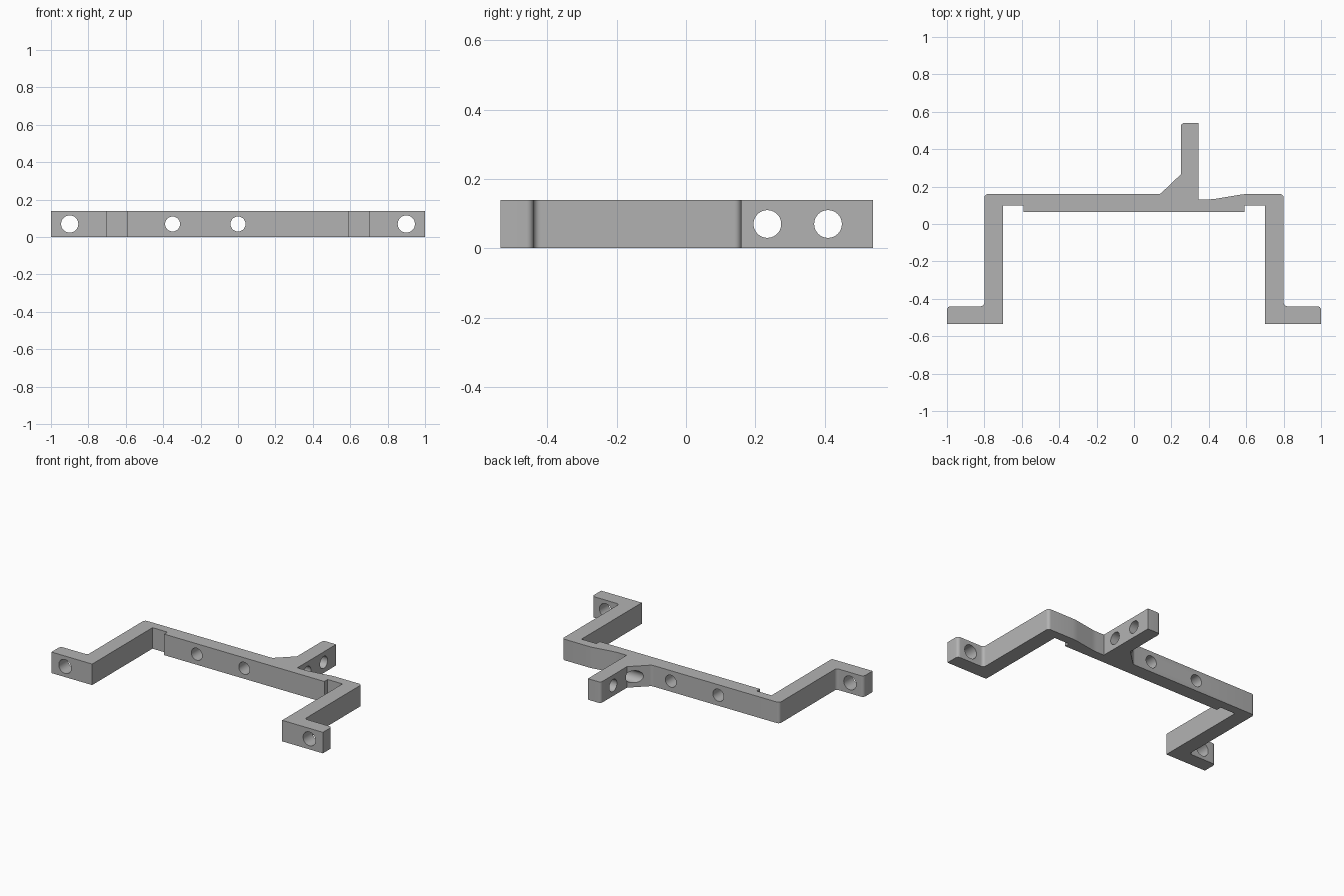
import bpy, bmesh, math
from mathutils import Vector

cube = bpy.data.objects.get("Cube")
if cube:
    bpy.data.objects.remove(cube, do_unlink=True)

HEIGHT = 0.14

grey = bpy.data.materials.new("plain grey")
grey.use_nodes = True
colour = (0.45, 0.45, 0.45, 1)
grey.diffuse_color = colour
grey.node_tree.nodes["Principled BSDF"].inputs["Base Color"].default_value = colour


def rounded(points, steps=6):
    """Outline from (x, y, corner radius) entries, with arcs at rounded corners."""
    out = []
    for i, (x, y, r) in enumerate(points):
        p = Vector((x, y))
        if not r:
            out.append(p)
            continue
        a = (Vector(points[i - 1][:2]) - p).normalized()
        b = (Vector(points[(i + 1) % len(points)][:2]) - p).normalized()
        half = a.angle(b) / 2
        centre = p + (a + b).normalized() * r / math.sin(half)
        start = p + a * r / math.tan(half) - centre
        end = p + b * r / math.tan(half) - centre
        turn = start.angle_signed(end)
        for k in range(steps + 1):
            t = -turn * k / steps
            c, s = math.cos(t), math.sin(t)
            out.append(centre + Vector((start.x * c - start.y * s, start.x * s + start.y * c)))
    return out


# Leg and foot outline, from the outer back corner to the front bar step
R = 0.02
side = [(0.8, 0.16, R), (0.8, -0.44, R), (1, -0.44, R), (1, -0.535, 0),
        (0.7, -0.535, 0), (0.7, 0.10, 0), (0.59, 0.10, 0), (0.59, 0.065, 0)]
mirrored = [(-x, y, r) for x, y, r in reversed(side)]

# Back edge: brace, rear tab and the shallow dip beside it
back = [(0.14, 0.16, 0.03), (0.25, 0.265, 0), (0.25, 0.54, R), (0.345, 0.54, 0),
        (0.345, 0.132, 0), (0.42, 0.132, 0.25), (0.59, 0.16, 0.25)]

bm = bmesh.new()
verts = [bm.verts.new((p.x, p.y, 0)) for p in rounded(side + mirrored + back)]
face = bm.faces.new(verts)
top = bmesh.ops.extrude_face_region(bm, geom=[face])["geom"]
bmesh.ops.translate(bm, vec=(0, 0, HEIGHT),
                    verts=[v for v in top if isinstance(v, bmesh.types.BMVert)])
bmesh.ops.recalc_face_normals(bm, faces=bm.faces)
mesh = bpy.data.meshes.new("bracket")
bm.to_mesh(mesh)
bm.free()
mesh.materials.append(grey)
bracket = bpy.data.objects.new("bracket", mesh)
bpy.context.collection.objects.link(bracket)


def drill(name, x, y, radius, depth, rotation):
    """Cut a round hole through the bracket at mid height."""
    bpy.ops.mesh.primitive_cylinder_add(vertices=40, radius=radius, depth=depth,
                                        location=(x, y, HEIGHT / 2), rotation=rotation)
    cutter = bpy.context.object
    cutter.name = name
    cutter.data.materials.append(grey)
    cutter.hide_render = True
    cutter.hide_set(True)
    cut = bracket.modifiers.new(name, 'BOOLEAN')
    cut.object = cutter
    cut.operation = 'DIFFERENCE'
    cut.solver = 'EXACT'
    return cutter


ALONG_Y = (math.pi / 2, 0, 0)
ALONG_X = (0, math.pi / 2, 0)
cutters = [drill("foot_hole", x, -0.49, 0.046, 0.2, ALONG_Y) for x in (-0.9, 0.9)]
cutters += [drill("bar_hole", x, 0.11, 0.04, 0.2, ALONG_Y) for x in (-0.35, 0)]
cutters += [drill("tab_hole", 0.26, y, 0.04, 0.3, ALONG_X) for y in (0.235, 0.41)]

# Bake the holes and drop the cutters
bpy.context.view_layer.update()
graph = bpy.context.evaluated_depsgraph_get()
baked = bpy.data.meshes.new_from_object(bracket.evaluated_get(graph))
bracket.modifiers.clear()
bracket.data = baked
for cutter in cutters:
    bpy.data.objects.remove(cutter, do_unlink=True)

bpy.ops.object.select_all(action='DESELECT')
bracket.select_set(True)
bpy.context.view_layer.objects.active = bracket
bpy.ops.object.shade_smooth_by_angle(angle=math.radians(30))
